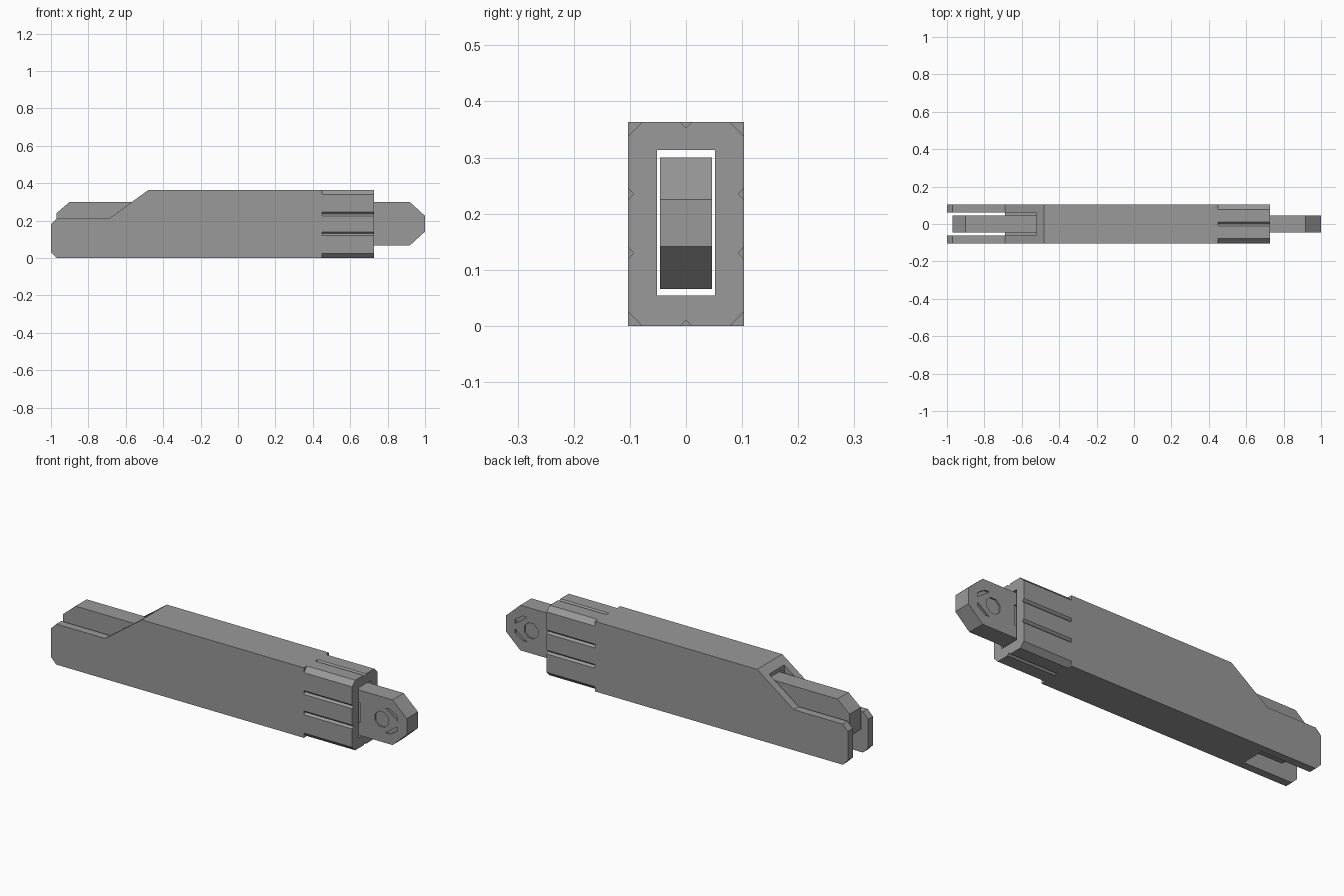
import bpy
import bmesh
import math
from mathutils import Vector

if "Cube" in bpy.data.objects:
    bpy.data.objects.remove(bpy.data.objects["Cube"])

grey = bpy.data.materials.new("mid grey")
grey.use_nodes = True
colour = (0.32, 0.32, 0.32, 1)
grey.diffuse_color = colour
grey.node_tree.nodes["Principled BSDF"].inputs["Base Color"].default_value = colour


def prism(name, outline, axis, start, end):
    """Extrude an outline along x (outline in y, z) or along y (outline in x, z)."""
    bm = bmesh.new()
    place = (lambda a, b: (start, a, b)) if axis == "x" else (lambda a, b: (a, start, b))
    face = bm.faces.new([bm.verts.new(place(a, b)) for a, b in outline])
    move = Vector((end - start, 0, 0)) if axis == "x" else Vector((0, end - start, 0))
    grown = bmesh.ops.extrude_face_region(bm, geom=[face])["geom"]
    bmesh.ops.translate(bm, vec=move, verts=[v for v in grown if isinstance(v, bmesh.types.BMVert)])
    bmesh.ops.recalc_face_normals(bm, faces=bm.faces)
    mesh = bpy.data.meshes.new(name)
    bm.to_mesh(mesh)
    bm.free()
    mesh.materials.append(grey)
    obj = bpy.data.objects.new(name, mesh)
    bpy.context.collection.objects.link(obj)
    return obj


def rect(a0, a1, b0, b1):
    return [(a0, b0), (a1, b0), (a1, b1), (a0, b1)]


def cut(target, outline, axis, start, end):
    cutter = prism("cutter", outline, axis, start, end)
    cutter.hide_render = True
    mod = target.modifiers.new("cut", "BOOLEAN")
    mod.operation = "DIFFERENCE"
    mod.solver = "EXACT"
    mod.object = cutter
    bpy.context.view_layer.objects.active = target
    bpy.ops.object.modifier_apply(modifier=mod.name)
    bpy.data.objects.remove(cutter)


# Outer sleeve with a sloped shoulder and two low prongs
W, H, END = 0.103, 0.363, 0.727
sleeve = prism("sleeve", [(-0.97, 0), (END, 0), (END, H), (-0.48, H), (-0.69, 0.21),
                          (-0.97, 0.21), (-1, 0.18), (-1, 0.03)], "y", -W, W)

# Through channel and the wider slot between the prongs
cut(sleeve, rect(-0.052, 0.052, 0.054, 0.313), "x", -2, 2)
cut(sleeve, [(-2, -1), (-0.69, -1), (-0.69, 0.054), (-0.52, 0.054), (-0.52, 1), (-2, 1)],
    "y", -0.062, 0.062)

# Collar at the mouth: chamfered corners and V grooves
GROOVE, V, C = 0.45, 0.01, 0.025
for side in (-1, 1):
    for z, up in ((0, 1), (H, -1)):
        out = 0.01
        cut(sleeve, [(side * (W - C - out), z - up * out), (side * (W + out), z - up * out),
                     (side * (W + out), z + up * (C + out))], "x", GROOVE, 1)
    for z in (0.13, 0.235):
        cut(sleeve, [(side * (W - V), z), (side * (W + V), z - 2 * V),
                     (side * (W + V), z + 2 * V)], "x", GROOVE, 1)
for z, up in ((0, 1), (H, -1)):
    cut(sleeve, [(0, z + up * V), (-2 * V, z - up * V), (2 * V, z - up * V)], "x", GROOVE, 1)

# Inner sliding bar
B, LOW, TOP = 0.046, 0.066, 0.3
MID = (LOW + TOP) / 2
bar = prism("inner_bar", [(-0.9, LOW), (0.918, LOW), (1, 0.141), (1, 0.225), (0.918, TOP),
                          (-0.9, TOP), (-0.97, 0.24), (-0.97, 0.126)], "y", -B, B)

# Shallow recesses on both faces of the bar head
octagon = [(0.856 + 0.042 * math.cos(math.radians(45 * i + 22.5)),
            MID + 0.042 * math.sin(math.radians(45 * i + 22.5))) for i in range(8)]
slash = [(0.878, 0.064), (0.905, 0.064), (0.947, 0.036), (0.947, 0.015)]
recesses = [octagon, rect(0.6, 0.733, MID - 0.053, MID + 0.053)]
recesses += [[(x, MID + flip * z) for x, z in slash] for flip in (-1, 1)]
for side in (-1, 1):
    for outline in recesses:
        cut(bar, outline, "y", side * (B - 0.008), side * (B + 0.05))
